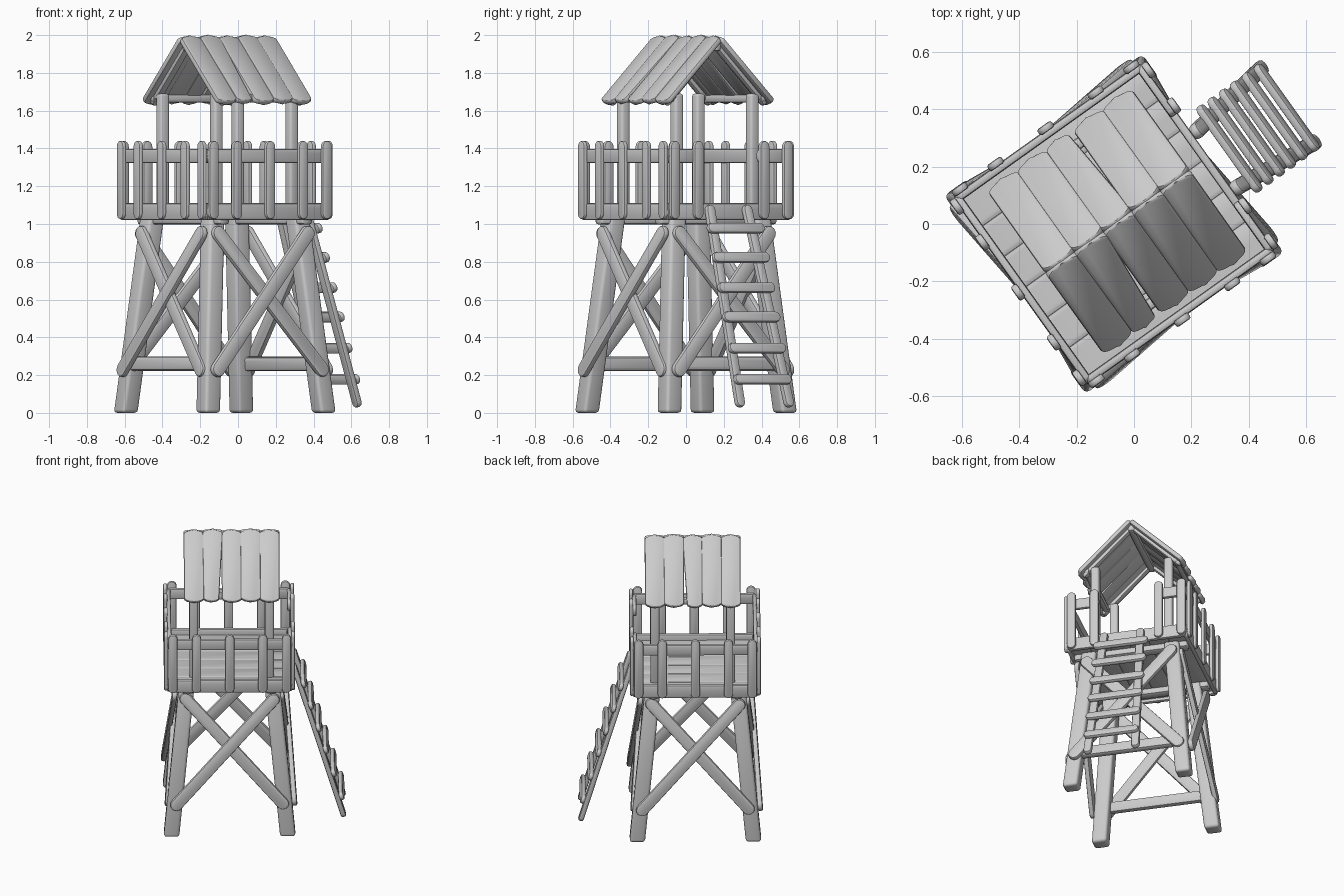
import bpy, bmesh, math
from mathutils import Vector, Matrix

if "Cube" in bpy.data.objects:
    bpy.data.objects.remove(bpy.data.objects["Cube"])

wood = bpy.data.materials.new("weathered_grey")
wood.diffuse_color = (0.6, 0.6, 0.6, 1)
wood.use_nodes = True
wood.node_tree.nodes["Principled BSDF"].inputs["Base Color"].default_value = wood.diffuse_color

# Whole tower is turned about z and shifted to leave room for the ladder
PLACE = Matrix.Translation((-0.07, 0, 0)) @ Matrix.Rotation(math.radians(35.5), 4, 'Z')


def finish(name, bm, smooth=40):
    bmesh.ops.recalc_face_normals(bm, faces=bm.faces[:])
    bm.transform(PLACE)
    me = bpy.data.meshes.new(name)
    bm.to_mesh(me)
    bm.free()
    me.materials.append(wood)
    ob = bpy.data.objects.new(name, me)
    bpy.context.collection.objects.link(ob)
    bpy.context.view_layer.objects.active = ob
    ob.select_set(True)
    bpy.ops.object.shade_smooth_by_angle(angle=math.radians(smooth))
    ob.select_set(False)


def plank(name, p0, p1, w, t, n, w1=None, round_end=0.5):
    """Board from p0 to p1 with rounded ends; w/w1 are widths at each end."""
    p0, p1 = Vector(p0), Vector(p1)
    w1 = w if w1 is None else w1
    ax = (p1 - p0).normalized()
    n = Vector(n)
    n = (n - ax * n.dot(ax)).normalized()
    side = n.cross(ax)
    pts = []
    for end, sg, ww in ((p1, 1, w1), (p0, -1, w)):
        base = end - ax * sg * ww * round_end
        for i in range(9):
            a = math.pi * i / 8
            pts.append(base + side * (sg * math.cos(a) * ww / 2) + ax * (sg * math.sin(a) * ww * round_end))
    bm = bmesh.new()
    low = [bm.verts.new(p - n * t / 2) for p in pts]
    top = [bm.verts.new(p + n * t / 2) for p in pts]
    caps = [bm.faces.new(low[::-1]), bm.faces.new(top)]
    m = len(pts)
    for i in range(m):
        bm.faces.new((low[i], low[(i + 1) % m], top[(i + 1) % m], top[i]))
    rim = list({e for f in caps for e in f.edges})
    bmesh.ops.bevel(bm, geom=rim, offset=min(t, w) * 0.32, segments=2, affect='EDGES', profile=0.5)
    finish(name, bm)


def post(name, p0, p1, size, bev):
    """Square rounded timber between two points."""
    p0, p1 = Vector(p0), Vector(p1)
    bm = bmesh.new()
    rings = [[bm.verts.new(p + Vector((a * size / 2, b * size / 2, 0)))
              for a, b in ((-1, -1), (1, -1), (1, 1), (-1, 1))] for p in (p0, p1)]
    bm.faces.new(rings[0][::-1])
    bm.faces.new(rings[1])
    for i in range(4):
        j = (i + 1) % 4
        bm.faces.new((rings[0][i], rings[0][j], rings[1][j], rings[1][i]))
    bmesh.ops.bevel(bm, geom=bm.edges[:], offset=bev, segments=3, affect='EDGES', profile=0.5)
    finish(name, bm)


def on_side(k, d, s, z):
    """Point on side k: d outward, s sideways."""
    return Matrix.Rotation(k * math.pi / 2, 3, 'Z') @ Vector((d, s, z))


ROOF = .015  # the roof sits slightly toward the ladder

# Splayed legs and upper roof posts
for a in (-1, 1):
    for b in (-1, 1):
        post("leg", (a * .376, b * .376, 0.0), (a * .275, b * .275, 1.04), .1, .018)
        x = a * .245 + ROOF
        post("roof_post", (x, b * .245, 1.04), (x, b * .245, 1.69), .056, .014)

# Deck floor boards and the joists below
for i in range(6):
    y = -.325 + i * .13
    plank("floor_board", (-.39, y, 1.055), (.39, y, 1.055), .134, .03, (0, 0, 1), round_end=.06)
for s in (-.27, .27):
    plank("joist", (s, -.38, 1.02), (s, .38, 1.02), .07, .045, (0, 0, 1), round_end=.2)

LADDER_SIDE = 0
for k in range(4):
    n = on_side(k, 1, 0, .1)
    out = on_side(k, 1, 0, 0)
    # Crossed braces
    for sg, lift in ((1, 0), (-1, .018)):
        plank("cross_brace", on_side(k, .403 + lift, sg * .37, .2),
              on_side(k, .335 + lift, -sg * .31, .98), .08, .034, n)
    # Low horizontal tie on two sides
    if k % 2 == 0:
        plank("low_tie", on_side(k, .37, -.36, .26), on_side(k, .37, .36, .26), .075, .05, n, round_end=.3)
    # Deck rim board
    plank("deck_rim", on_side(k, .39, -.4, 1.065), on_side(k, .39, .4, 1.065), .09, .03, out, round_end=.25)
    # Handrail, with an opening above the ladder
    spans = ((-.4, -.185), (.185, .4)) if k == LADDER_SIDE else ((-.4, .4),)
    for s0, s1 in spans:
        plank("handrail", on_side(k, .39, s0, 1.36), on_side(k, .39, s1, 1.36), .075, .028, out, round_end=.3)
    # Pickets
    for s in (-.367, -.214, 0, .214, .367):
        if k == LADDER_SIDE and s == 0:
            continue
        plank("picket", on_side(k, .41, s, 1.025), on_side(k, .41, s, 1.44), .06, .026, out)

# Ladder
top_u, top_z, bot_u, bot_z = .415, 1.1, .742, .03
slope = Vector((top_z - bot_z, 0, bot_u - top_u)).normalized()
for sg in (-1, 1):
    plank("ladder_rail", (bot_u, sg * .16 - .015, bot_z), (top_u, sg * .12 - .025, top_z), .055, .035, slope)
for z in (.17, .335, .5, .655, .815, .97):
    u = bot_u + (top_u - bot_u) * (z - bot_z) / (top_z - bot_z)
    c = Vector((u, -.02, z)) + slope * .027
    plank("ladder_rung", c + Vector((0, -.183, 0)), c + Vector((0, .183, 0)), .056, .03, slope)

# Roof frame: plates, rafters and ridge beam
for a in (-1, 1):
    plank("wall_plate", (ROOF - .28, a * .3, 1.665), (ROOF + .28, a * .3, 1.665), .045, .04, (0, 1, 0))
    for b in (-1, 1):
        x = a * .25 + ROOF
        plank("rafter", (x, b * .325, 1.635), (x, 0, 1.96), .045, .04, (0, b, 1))
plank("ridge_beam", (ROOF - .285, 0, 1.94), (ROOF + .285, 0, 1.94), .05, .05, (0, 0, 1))

# Roof boards with scalloped ends and one tapering slit on each slope
W = .122
for b in (-1, 1):
    for i in range(5):
        x = (i - 2) * W + ROOF
        eave_x, eave_w = x, W * 1.06
        if i == (1 if b < 0 else 2):
            eave_x, eave_w = x - .012, W * .82
        lift = .004 * (i % 2)
        plank("roof_board", (eave_x, b * .348, 1.64 + lift), (x, -b * .006, 1.987 + lift),
              eave_w, .032, (0, b, 1), w1=W * 1.08, round_end=.2)
